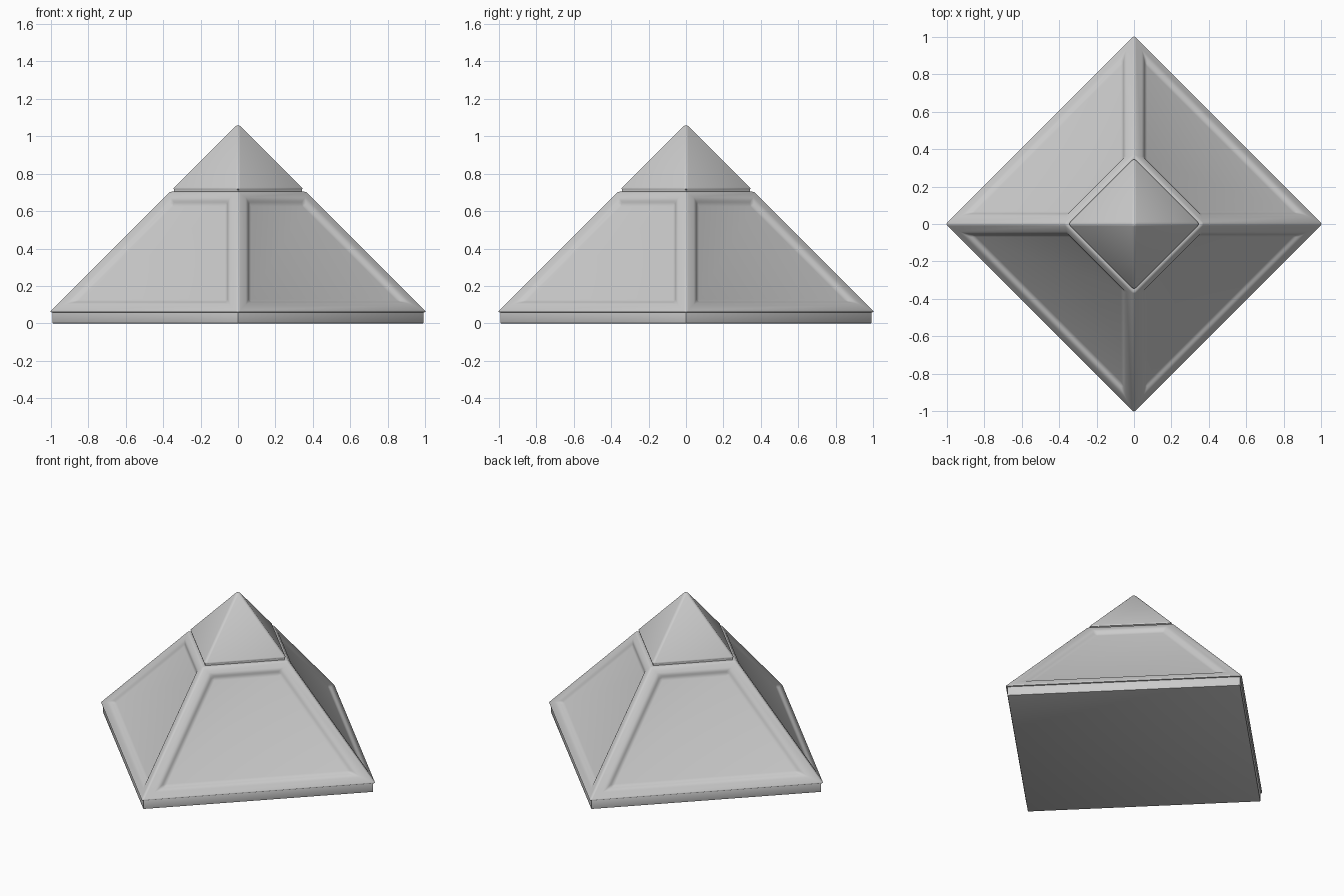
import bpy, bmesh
from mathutils import Vector, Matrix
from math import pi

if "Cube" in bpy.data.objects:
    bpy.data.objects.remove(bpy.data.objects["Cube"])

def finish(name, bm, bevel=0.0, segments=3):
    bmesh.ops.remove_doubles(bm, verts=bm.verts, dist=1e-5)
    bmesh.ops.recalc_face_normals(bm, faces=bm.faces)
    me = bpy.data.meshes.new(name)
    bm.to_mesh(me)
    bm.free()
    ob = bpy.data.objects.new(name, me)
    bpy.context.collection.objects.link(ob)
    bpy.ops.object.select_all(action='DESELECT')
    ob.select_set(True)
    bpy.context.view_layer.objects.active = ob
    if bevel:
        m = ob.modifiers.new("soft_edges", 'BEVEL')
        m.width, m.segments, m.limit_method = bevel, segments, 'ANGLE'
        m.angle_limit = 0.4
        bpy.ops.object.modifier_apply(modifier=m.name)
    bpy.ops.object.shade_smooth_by_angle(angle=0.75)
    return ob

def quad(bm, pts):
    bm.faces.new([bm.verts.new(p) for p in pts])

def ring(r, z):
    return [(r, 0, z), (0, r, z), (-r, 0, z), (0, -r, z)]

def stack(bm, profile):
    """Diamond-shaped rings lofted through (radius, height) pairs."""
    rings = [ring(*p) for p in profile]
    for a, b in zip(rings, rings[1:]):
        for i in range(4):
            j = (i + 1) % 4
            pts = [a[i], a[j], b[j], b[i]]
            quad(bm, pts[:3] if b[i] == b[j] else pts)
    quad(bm, rings[0])
    if profile[-1][0] > 0:
        quad(bm, rings[-1])

# base slab
bm = bmesh.new()
stack(bm, [(0.993, 0), (0.993, 0.062)])
finish("base_slab", bm, 0.003, 2)

# sloping body: each side is a frame round a shallow panel with chamfered walls
APEX, Z0, Z1 = 1.074, 0.059, 0.704
MARGIN, P0, P1 = 0.05, 0.108, 0.666
WALL, DEPTH = 0.026, 0.02
r0, r1 = APEX - Z0, APEX - Z1

def panel(margin, z0, z1):
    """Trapezoid lying in the sloping face, kept clear of the ridges."""
    lo, hi = APEX - z0 - margin, APEX - z1 - margin
    return [Vector(p) for p in
            ((lo, margin, z0), (margin, lo, z0), (margin, hi, z1), (hi, margin, z1))]

outer = [Vector((r0, 0, Z0)), Vector((0, r0, Z0)), Vector((0, r1, Z1)), Vector((r1, 0, Z1))]
rim = panel(MARGIN, P0, P1)
step = WALL * 0.816
sink = Vector((1, 1, 1)).normalized() * DEPTH
floor = [p - sink for p in panel(MARGIN + step, P0 + step, P1 - step)]
bm = bmesh.new()
for k in range(4):
    rot = Matrix.Rotation(k * pi / 2, 3, 'Z')
    o, m, f = ([rot @ p for p in s] for s in (outer, rim, floor))
    for i in range(4):
        j = (i + 1) % 4
        quad(bm, [o[i], o[j], m[j], m[i]])
        quad(bm, [m[i], m[j], f[j], f[i]])
    quad(bm, f)
quad(bm, ring(r0, Z0))
quad(bm, ring(r1, Z1))
finish("panelled_body", bm, 0.012)

# recessed neck between body and capstone
bm = bmesh.new()
stack(bm, [(0.343, 0.69), (0.343, 0.725)])
finish("neck", bm)

# capstone
bm = bmesh.new()
stack(bm, [(0.36, 0.715), (0, 1.075)])
finish("capstone", bm, 0.014)
